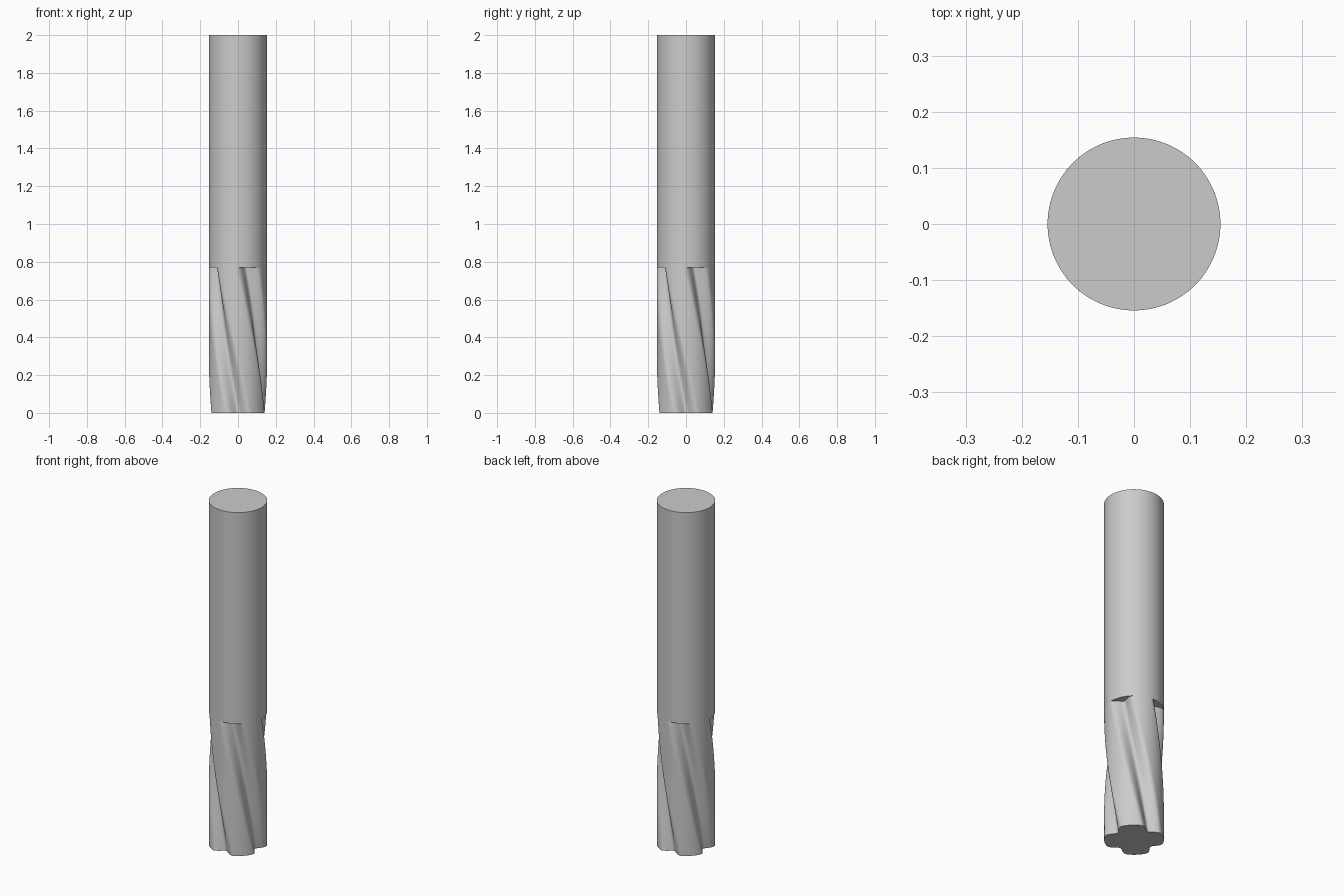
import bpy, bmesh, math

if "Cube" in bpy.data.objects:
    bpy.data.objects.remove(bpy.data.objects["Cube"])

R = 0.154                      # shank radius
FLUTE_TOP = 0.77               # height of the step under the shank
TWIST = math.radians(68)       # flute twist over its height
HALF_GROOVE = math.radians(26) # half the angle covered by a groove
DEPTH = 0.044                  # groove depth
SEGMENTS = 128

steel = bpy.data.materials.new("steel_grey")
steel.diffuse_color = (0.6, 0.6, 0.6, 1)
steel.use_nodes = True
steel.node_tree.nodes["Principled BSDF"].inputs["Base Color"].default_value = steel.diffuse_color


def fluted_radius(angle):
    """Round profile with four smooth grooves, one on each axis."""
    quarter = math.pi / 2
    a = abs((angle + quarter / 2) % quarter - quarter / 2)
    if a >= HALF_GROOVE:
        return R
    return R - DEPTH * (0.5 + 0.5 * math.cos(math.pi * a / HALF_GROOVE))


def column(name, z0, z1, levels, twist, radius, top_cap):
    """Stack twisted copies of a profile into a smooth column."""
    bm = bmesh.new()
    rings = []
    for i in range(levels + 1):
        t = i / levels
        ring = []
        for k in range(SEGMENTS):
            a = 2 * math.pi * k / SEGMENTS
            r, b = radius(a), a - twist * t
            ring.append(bm.verts.new((r * math.cos(b), r * math.sin(b), z0 + (z1 - z0) * t)))
        rings.append(ring)
    for low, high in zip(rings, rings[1:]):
        for k in range(SEGMENTS):
            n = (k + 1) % SEGMENTS
            bm.faces.new((low[k], low[n], high[n], high[k]))
    bm.faces.new(rings[0][::-1])
    if top_cap:
        bm.faces.new(rings[-1])
    mesh = bpy.data.meshes.new(name)
    bm.to_mesh(mesh)
    bm.free()
    mesh.materials.append(steel)
    obj = bpy.data.objects.new(name, mesh)
    bpy.context.collection.objects.link(obj)
    bpy.ops.object.select_all(action='DESELECT')
    obj.select_set(True)
    bpy.context.view_layer.objects.active = obj
    bpy.ops.object.shade_smooth_by_angle(angle=math.radians(35))
    return obj


# plain round shank
column("shank", FLUTE_TOP, 2.0, 1, 0, lambda a: R, True)
# twisted cutting end with four grooves
column("fluted_end", 0.0, FLUTE_TOP, 48, TWIST, fluted_radius, False)
